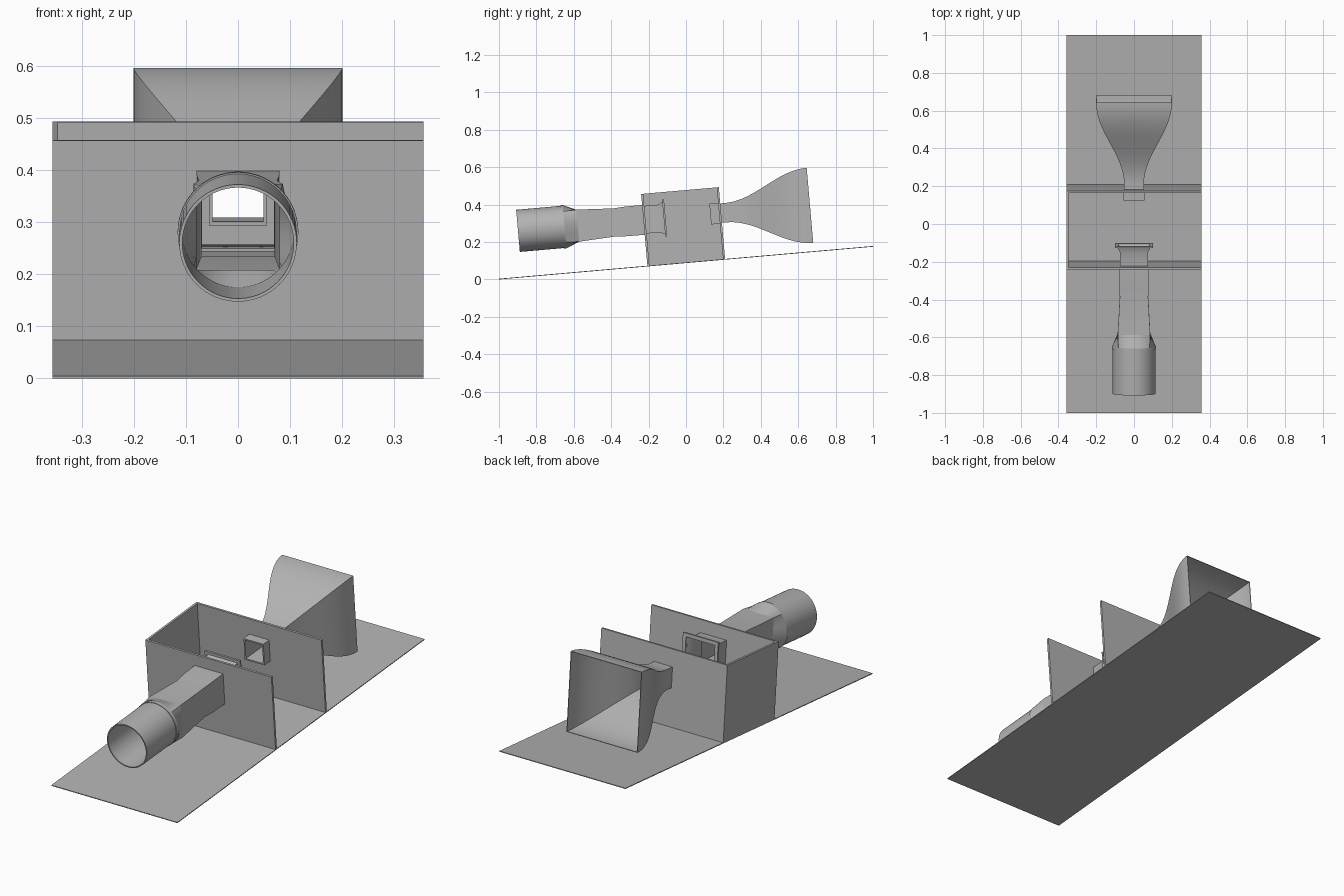
import bpy, bmesh, math
from mathutils import Vector

if "Cube" in bpy.data.objects:
    bpy.data.objects.remove(bpy.data.objects["Cube"])

TILT = math.radians(5)
LIFT = 0.0895
AXIS = 0.248      # height of the duct axis above the base
WALL = 0.011      # box wall thickness
HALF_W = 0.357
BOX_H = 0.387

grey = bpy.data.materials.new("plain grey")
grey.use_nodes = True
COLOUR = (0.45, 0.45, 0.45, 1)
grey.diffuse_color = COLOUR
grey.node_tree.nodes["Principled BSDF"].inputs["Base Color"].default_value = COLOUR


def finish(name, bm):
    """Turn a bmesh into an object standing in the tilted frame."""
    bmesh.ops.recalc_face_normals(bm, faces=bm.faces)
    mesh = bpy.data.meshes.new(name)
    bm.to_mesh(mesh)
    bm.free()
    mesh.materials.append(grey)
    ob = bpy.data.objects.new(name, mesh)
    bpy.context.collection.objects.link(ob)
    ob.rotation_euler.x = TILT
    ob.location.z = LIFT
    return ob


def box(name, low, high):
    bm = bmesh.new()
    bmesh.ops.create_cube(bm, size=1)
    low, high = Vector(low), Vector(high)
    for v in bm.verts:
        v.co = (low + high) / 2 + v.co * (high - low)
    return finish(name, bm)


def ring(bm, y, half, square, n):
    """Cross-section blending from circle (0) to square (1)."""
    verts = []
    for i in range(n):
        a = math.tau * (i + 0.5 * (n == 4)) / n
        c, s = math.cos(a), math.sin(a)
        r = half * (1 - square + square / max(abs(c), abs(s)))
        verts.append(bm.verts.new((r * c, y, AXIS + r * s)))
    return verts


def duct(name, stations, thick, n=4):
    """Hollow duct along y from (y, half size, squareness) stations."""
    bm = bmesh.new()
    rings = [ring(bm, y, h, q, n) for y, h, q in stations]
    rings += [ring(bm, y, h - thick, q, n) for y, h, q in reversed(stations)]
    for k, a in enumerate(rings):
        b = rings[(k + 1) % len(rings)]
        for i in range(n):
            j = (i + 1) % n
            bm.faces.new((a[i], a[j], b[j], b[i]))
    ob = finish(name, bm)
    bpy.ops.object.select_all(action="DESELECT")
    ob.select_set(True)
    bpy.context.view_layer.objects.active = ob
    bpy.ops.object.shade_smooth_by_angle(angle=math.radians(30))
    return ob


def pierced_wall(name, y, hole):
    """Upright wall with a square hole on the duct axis."""
    bm = bmesh.new()
    loops = []
    for side in (-1, 1):
        yy = y + side * WALL / 2
        for hw, z0, z1 in ((HALF_W, 0, BOX_H), (hole, AXIS - hole, AXIS + hole)):
            loops.append([bm.verts.new((x, yy, z)) for x, z in
                          ((-hw, z0), (hw, z0), (hw, z1), (-hw, z1))])
    outer_f, inner_f, outer_b, inner_b = loops
    for a, b in ((outer_f, inner_f), (outer_b, inner_b),
                 (outer_f, outer_b), (inner_f, inner_b)):
        for i in range(4):
            j = (i + 1) % 4
            bm.faces.new((a[i], a[j], b[j], b[i]))
    return finish(name, bm)


# Sloping base sheet
half_len = 1 / math.cos(TILT)
box("base_sheet", (-HALF_W, -half_len, -0.002), (HALF_W, half_len, 0.002))

# Three-sided box, open at the top and on the left
pierced_wall("front_wall", -0.2015, 0.072)
pierced_wall("back_wall", 0.2045, 0.049)
box("right_wall", (-HALF_W, -0.196, 0), (-HALF_W + WALL, 0.199, BOX_H))

# Round inlet pipe and its collar
duct("inlet_pipe", [(-0.88, 0.113, 0), (-0.63, 0.113, 0)], 0.006, 64)
duct("pipe_collar", [(-0.645, 0.116, 0), (-0.63, 0.116, 0)], 0.006, 64)

# Round-to-square transition, square duct, and flare inside the box
duct("transition", [(-0.63, 0.116, 0), (-0.56, 0.086, 1)], 0.006, 64)
duct("square_duct", [(-0.56, 0.086, 1), (-0.36, 0.075, 1), (-0.31, 0.079, 1),
                     (-0.207, 0.08, 1), (-0.207, 0.074, 1),
                     (-0.125, 0.074, 1), (-0.098, 0.086, 1)], 0.005, 8)
duct("duct_flange", [(-0.098, 0.1, 1), (-0.088, 0.1, 1)], 0.018, 8)

# Square collar on the inner side of the back wall
duct("horn_collar", [(0.152, 0.056, 1), (0.199, 0.056, 1)], 0.007, 8)

# Outlet horn with an S-shaped flare
steps = 24
start, end = 0.235, 0.687
horn = [(0.199, 0.052, 1)]
for k in range(steps + 1):
    t = k / steps
    horn.append((start + (end - start) * t,
                 0.052 + 0.149 * (1 - math.cos(math.pi * t)) / 2, 1))
duct("outlet_horn", horn, 0.003, 8)
